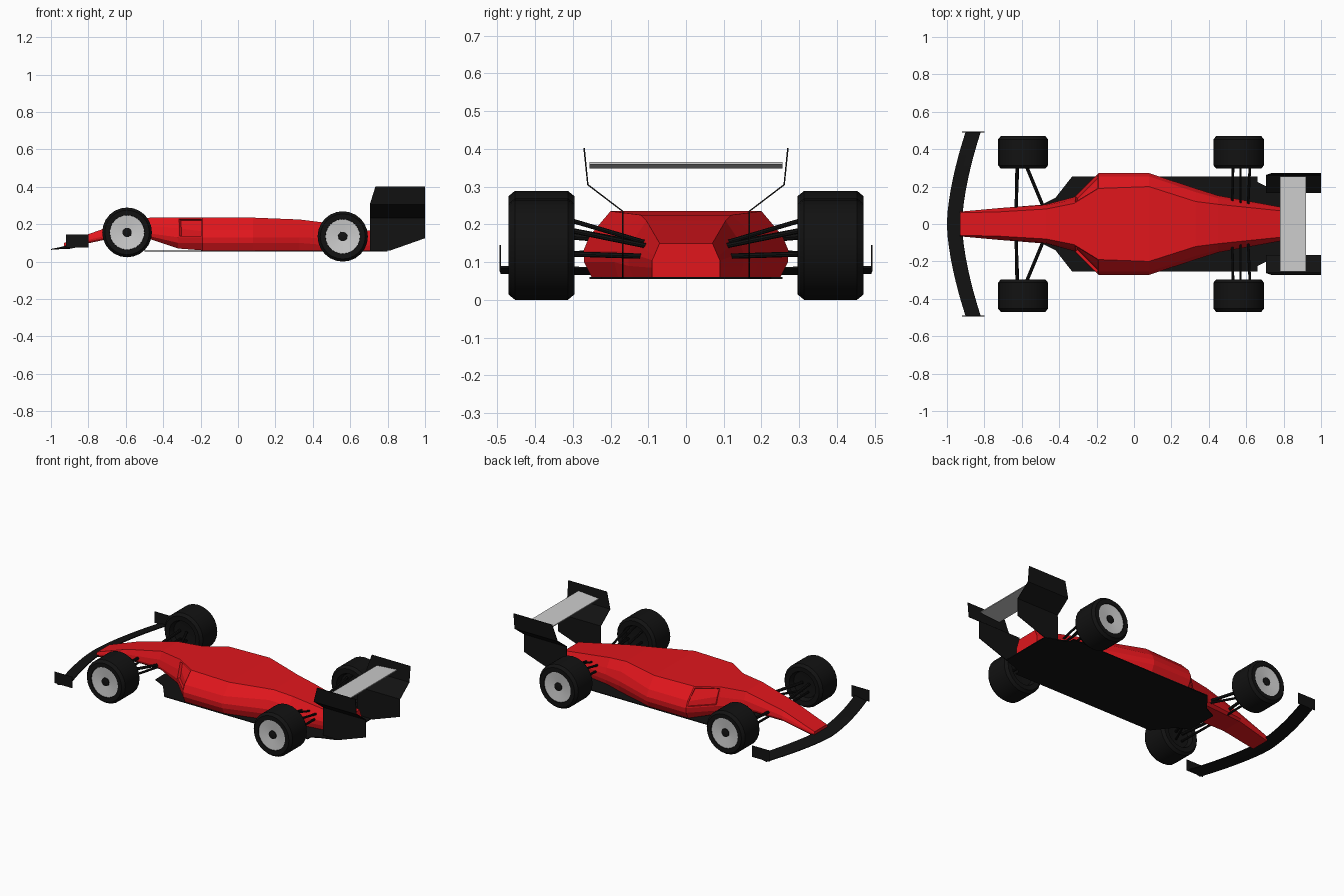
import bpy, bmesh, math
from mathutils import Vector

if "Cube" in bpy.data.objects:
    bpy.data.objects.remove(bpy.data.objects["Cube"])


def colour(name, rgb):
    m = bpy.data.materials.new(name)
    m.diffuse_color = (*rgb, 1)
    m.use_nodes = True
    m.node_tree.nodes["Principled BSDF"].inputs["Base Color"].default_value = m.diffuse_color
    return m


RED = colour("red_paint", (0.75, 0.008, 0.012))
BLACK = colour("black", (0.006, 0.006, 0.006))


def finish(name, bm, mat=None):
    bmesh.ops.recalc_face_normals(bm, faces=bm.faces)
    me = bpy.data.meshes.new(name)
    bm.to_mesh(me)
    bm.free()
    ob = bpy.data.objects.new(name, me)
    bpy.context.collection.objects.link(ob)
    if mat:
        me.materials.append(mat)
    return ob


def loft(bm, rows, closed=False):
    """Skin equal-length rows of points; closed rows become rings."""
    vs = [[bm.verts.new(p) for p in r] for r in rows]
    n = len(rows[0])
    grid = []
    for a, b in zip(vs, vs[1:]):
        grid.append([bm.faces.new((a[i], a[(i + 1) % n], b[(i + 1) % n], b[i]))
                     for i in range(n if closed else n - 1)])
    return vs, grid


def sheet(name, rows, mat, thick):
    bm = bmesh.new()
    loft(bm, rows)
    ob = finish(name, bm, mat)
    mod = ob.modifiers.new("thickness", "SOLIDIFY")
    mod.thickness = thick
    mod.offset = 0
    return ob


# Body: half sections from bottom edge to top edge at each station
sections = {
    -0.93: [(.06, .07), (.065, .08), (.066, .085), (.065, .092), (.06, .10)],
    -0.72: [(.07, .115), (.083, .125), (.085, .135), (.08, .15), (.065, .175)],
    -0.47: [(.08, .12), (.10, .135), (.105, .15), (.10, .19), (.08, .235)],
    -0.32: [(.11, .07), (.14, .10), (.145, .13), (.13, .18), (.11, .235)],
    -0.19: [(.25, .06), (.27, .10), (.272, .13), (.255, .17), (.19, .235)],
    0.08: [(.25, .06), (.27, .10), (.272, .13), (.255, .17), (.20, .235)],
    0.33: [(.18, .06), (.19, .10), (.19, .13), (.17, .18), (.12, .225)],
    0.45: [(.14, .06), (.152, .09), (.152, .125), (.138, .16), (.105, .21)],
    0.79: [(.09, .06), (.09, .085), (.09, .105), (.085, .115), (.07, .15)],
}
bm = bmesh.new()
rings = [[(x, y, z) for y, z in s] + [(x, -y, z) for y, z in reversed(s)]
         for x, s in sections.items()]
vs, grid = loft(bm, rings, closed=True)
bm.faces.new(vs[0])
bm.faces.new(vs[-1])
bmesh.ops.recalc_face_normals(bm, faces=bm.faces)
# Side intakes pressed into the pod shoulders
for cols in ((2, 3), (5, 6)):
    bmesh.ops.inset_region(bm, faces=[grid[3][c] for c in cols],
                           thickness=.008, use_even_offset=True)
    bmesh.ops.inset_region(bm, faces=[grid[3][c] for c in cols],
                           thickness=.002, depth=-.015)
finish("body", bm, RED)

# Floor plate
half = [(-.50, .10), (-.42, .14), (-.33, .255), (.66, .255), (.66, .225), (.71, .20), (.80, .17)]
bm = bmesh.new()
f = bm.faces.new([bm.verts.new((x, y, .055)) for x, y in
                  half + [(x, -y) for x, y in reversed(half)]])
ext = bmesh.ops.extrude_face_region(bm, geom=[f])
for v in ext["geom"]:
    if isinstance(v, bmesh.types.BMVert):
        v.co.z += .005
finish("floor", bm, BLACK)

# Swept front wing
rows = []
for i in range(-8, 9):
    t = i / 8
    x = -1 + .10 * abs(t) ** 1.6
    rows.append([(x, .492 * t, .065 + .006 * abs(t)), (x + .04, .492 * t, .073 + .006 * abs(t)),
                 (x + .08, .492 * t, .083 + .004 * abs(t))])
sheet("front_wing", rows, BLACK, .005)

# Rear wing blade
sheet("rear_wing", [[(.78, y, .351), (.92, y, .362)] for y in (-.255, .255)], None, .006)

# End plates, both wings
end_profile = [(.168, .058, .705, .81), (.168, .125, .705, 1), (.168, .235, .705, 1),
               (.26, .305, .705, 1), (.27, .402, .735, 1)]
for side, s in (("left", 1), ("right", -1)):
    sheet("rear_end_plate_" + side,
          [[(x0, s * y, z), (x1, s * y, z)] for y, z, x0, x1 in end_profile], BLACK, .004)
    sheet("front_end_plate_" + side,
          [[(-.92, s * .492, z), (-.80, s * .492, z)] for z in (.075, .145)], BLACK, .003)


def lathe(name, profile, centre, s, mat=None, n=24):
    """Spin (radius, outward offset) points around the wheel axis."""
    bm = bmesh.new()
    rows = [[(centre[0] + r * math.cos(2 * math.pi * k / n), centre[1] + s * o,
              centre[2] + r * math.sin(2 * math.pi * k / n)) for k in range(n)]
            for r, o in profile]
    vs, _ = loft(bm, rows, closed=True)
    for ring, (r, o) in ((vs[0], profile[0]), (vs[-1], profile[-1])):
        bm.faces.new(ring)
    ob = finish(name, bm, mat)
    bpy.context.view_layer.objects.active = ob
    ob.select_set(True)
    bpy.ops.object.shade_smooth_by_angle(angle=math.radians(25))
    ob.select_set(False)


def rod(name, a, b, r=.006):
    a, b = Vector(a), Vector(b)
    bpy.ops.mesh.primitive_cylinder_add(vertices=8, radius=r, depth=(b - a).length,
                                        location=(a + b) / 2)
    ob = bpy.context.object
    ob.name = name
    ob.rotation_euler = (b - a).to_track_quat("Z", "Y").to_euler()
    ob.data.materials.append(BLACK)
    ob.select_set(False)


# Suspension rods: inner point, outer point, radius
arms = {
    "front": [((-.63, .06, .15), (-.625, .32, .17), .009), ((-.48, .08, .15), (-.58, .32, .17), .009),
              ((-.63, .06, .125), (-.62, .32, .12), .007), ((-.48, .08, .14), (-.58, .32, .12), .007)],
    "rear": [((.525, .10, .145), (.53, .32, .187), .007), ((.61, .09, .14), (.62, .32, .187), .007),
             ((.525, .10, .115), (.53, .32, .122), .007), ((.61, .09, .115), (.62, .32, .122), .007),
             ((.57, .10, .15), (.57, .32, .215), .006)],
}

# Wheels
for axle, x, z, r in (("front", -.593, .156, .133), ("rear", .56, .1345, .1345)):
    for side, s in (("left", 1), ("right", -1)):
        c = (x, s * .383, z)
        tag = axle + "_" + side
        lathe("tyre_" + tag, [(.03, -.05), (.08, -.055), (.09, -.085), (r - .014, -.087), (r, -.07),
                              (r, .07), (r - .014, .087), (.093, .086), (.09, .06)], c, s, BLACK)
        lathe("rim_" + tag, [(.092, .06), (.092, .081), (.025, .074), (.025, .06)], c, s)
        lathe("hub_" + tag, [(.025, .06), (.025, .079), (.015, .082)], c, s, BLACK, 16)
        for i, (a, b, rad) in enumerate(arms[axle]):
            rod(f"suspension_{tag}_{i}", (a[0], s * a[1], a[2]), (b[0], s * b[1], b[2]), rad)
